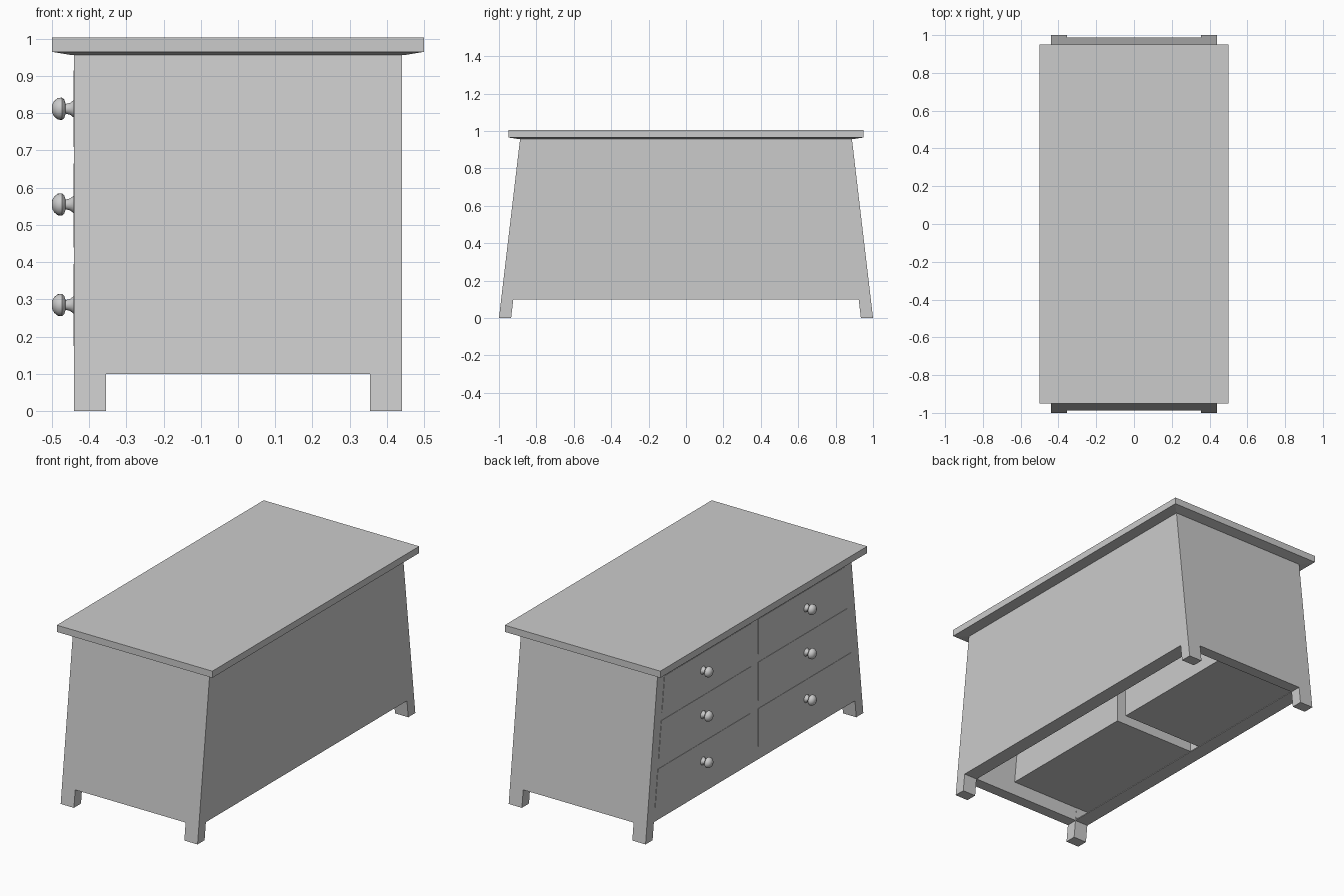
import bpy
import bmesh
import math
from mathutils import Matrix

default = bpy.data.objects.get("Cube")
if default:
    bpy.data.objects.remove(default, do_unlink=True)

grey = bpy.data.materials.new("plain_grey")
grey.use_nodes = True
colour = (0.6, 0.6, 0.6, 1)
grey.diffuse_color = colour
grey.node_tree.nodes["Principled BSDF"].inputs["Base Color"].default_value = colour

BODY_TOP = 0.958
WALL = 0.065


def outer(z):
    """Half length of the sloping body at height z."""
    return 1 - 0.113 * z / BODY_TOP


def finish(name, bm):
    bmesh.ops.recalc_face_normals(bm, faces=bm.faces)
    mesh = bpy.data.meshes.new(name)
    bm.to_mesh(mesh)
    bm.free()
    mesh.materials.append(grey)
    obj = bpy.data.objects.new(name, mesh)
    bpy.context.collection.objects.link(obj)
    return obj


def block(name, x0, x1, low, high):
    """Box with a trapezoid side; low and high are (z, y0, y1)."""
    bm = bmesh.new()
    bmesh.ops.create_cube(bm, size=1)
    for v in bm.verts:
        z, y0, y1 = high if v.co.z > 0 else low
        v.co = (x1 if v.co.x > 0 else x0, y1 if v.co.y > 0 else y0, z)
    return finish(name, bm)


def sloped(name, x0, x1, z0, z1, inset):
    a, b = outer(z0) - inset, outer(z1) - inset
    return block(name, x0, x1, (z0, -a, a), (z1, -b, b))


# Tapered body, hollowed from below, with leg notches on all sides
body = sloped("body", -0.44, 0.44, 0, BODY_TOP, 0)
cutters = [
    block("end_notch", -0.355, 0.355, (-0.1, -1.2, 1.2), (0.1, -1.2, 1.2)),
    sloped("side_notch", -0.6, 0.6, -0.1, 0.1, WALL),
    sloped("cavity", -0.354, 0.354, 0.05, 0.93, WALL + 0.001),
    sloped("front_recess", -0.433, -0.3, 0.106, 0.925, WALL + 0.002),
]
for cutter in cutters:
    cutter.hide_render = True
    mod = body.modifiers.new(cutter.name, "BOOLEAN")
    mod.operation = "DIFFERENCE"
    mod.solver = "EXACT"
    mod.object = cutter
bpy.context.view_layer.update()
evaluated = body.evaluated_get(bpy.context.evaluated_depsgraph_get())
carved = bpy.data.meshes.new_from_object(evaluated)
body.modifiers.clear()
body.data = carved
for cutter in cutters:
    bpy.data.objects.remove(cutter, do_unlink=True)

# Overhanging top with a shallow sloping underside
bm = bmesh.new()
rings = []
for x, y, z in ((0.445, 0.89, 0.956), (0.5, 0.95, 0.965), (0.5, 0.95, 1.004)):
    rings.append([bm.verts.new((sx * x, sy * y, z))
                  for sx, sy in ((-1, -1), (1, -1), (1, 1), (-1, 1))])
for lower, upper in zip(rings, rings[1:]):
    for i in range(4):
        j = (i + 1) % 4
        bm.faces.new((lower[i], lower[j], upper[j], upper[i]))
bm.faces.new(rings[0])
bm.faces.new(rings[-1])
finish("table_top", bm)


def knob(name, y, z):
    """Turned knob pointing to -x."""
    profile = ((0, 0.024), (0.010, 0.016), (0.022, 0.013), (0.026, 0.025),
               (0.032, 0.030), (0.043, 0.029), (0.053, 0.021), (0.058, 0.012),
               (0.059, 0))
    bm = bmesh.new()
    verts = [bm.verts.new((-d, r, 0)) for d, r in profile]
    edges = [bm.edges.new(pair) for pair in zip(verts, verts[1:])]
    bmesh.ops.spin(bm, geom=verts + edges, cent=(0, 0, 0), axis=(1, 0, 0),
                   angle=math.tau, steps=20)
    bmesh.ops.remove_doubles(bm, verts=bm.verts, dist=0.0002)
    bmesh.ops.transform(bm, matrix=Matrix.Translation((-0.441, y, z)), verts=bm.verts)
    obj = finish(name, bm)
    bpy.ops.object.select_all(action="DESELECT")
    obj.select_set(True)
    bpy.context.view_layer.objects.active = obj
    bpy.ops.object.shade_smooth_by_angle(angle=math.radians(40))


# Two columns of three drawers, following the slope of the ends
rows = (("bottom", 0.175, 0.395, 0.285),
        ("middle", 0.44, 0.665, 0.555),
        ("top", 0.71, 0.915, 0.812))
for row, z0, z1, knob_z in rows:
    for side, s in (("left", 1), ("right", -1)):
        low = sorted((s * 0.035, s * (outer(z0) - WALL)))
        high = sorted((s * 0.035, s * (outer(z1) - WALL)))
        block(f"{row}_{side}_drawer", -0.442, 0.09, (z0, *low), (z1, *high))
        knob(f"{row}_{side}_knob", s * 0.475, knob_z)
